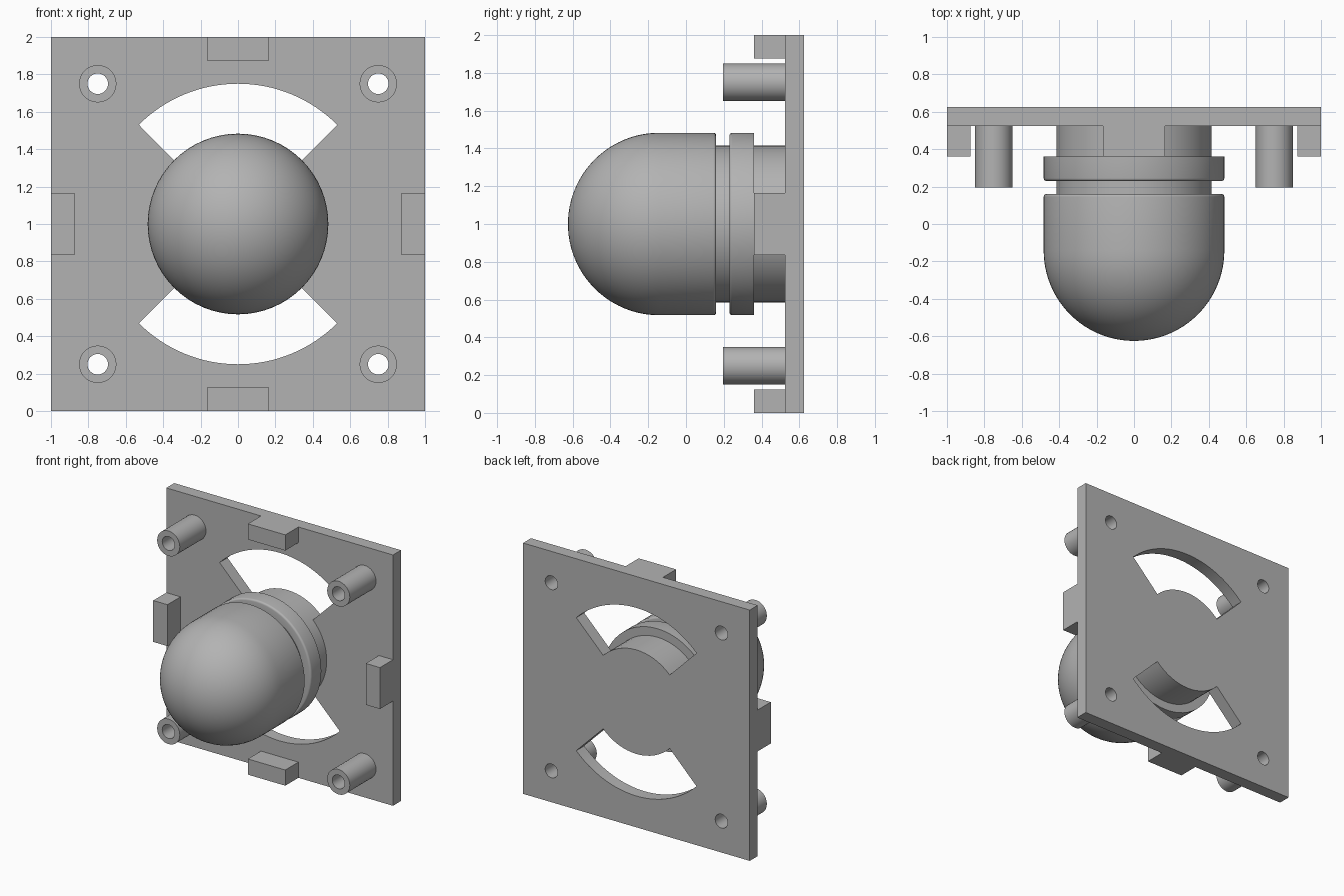
import bpy, bmesh
from math import sin, cos, pi, radians
from mathutils import Vector

cube = bpy.data.objects.get("Cube")
if cube:
    bpy.data.objects.remove(cube, do_unlink=True)

GREY = (0.45, 0.45, 0.45, 1)
grey = bpy.data.materials.new("plain grey")
grey.use_nodes = True
grey.diffuse_color = GREY
grey.node_tree.nodes["Principled BSDF"].inputs["Base Color"].default_value = GREY

MID = 1.0                       # height of the centre axis
FRONT, BACK = 0.525, 0.625      # plate faces along y
HUB_R, HEAD_R, HOLE_R = 0.415, 0.483, 0.055
POSTS = [(sx * 0.75, sz * 0.75) for sx in (-1, 1) for sz in (-1, 1)]


def finish(name, bm, smooth=True):
    bmesh.ops.remove_doubles(bm, verts=bm.verts, dist=1e-5)
    bmesh.ops.recalc_face_normals(bm, faces=bm.faces)
    mesh = bpy.data.meshes.new(name)
    bm.to_mesh(mesh)
    bm.free()
    mesh.materials.append(grey)
    obj = bpy.data.objects.new(name, mesh)
    bpy.context.collection.objects.link(obj)
    if smooth:
        bpy.ops.object.select_all(action='DESELECT')
        obj.select_set(True)
        bpy.context.view_layer.objects.active = obj
        bpy.ops.object.shade_smooth_by_angle(angle=radians(30))
    return obj


def arc(r, start, end, steps, cx=0, cy=0):
    angles = [radians(start + (end - start) * i / steps) for i in range(steps + 1)]
    return [(cx + r * cos(a), cy + r * sin(a)) for a in angles]


def lathe(name, profile, x=0, z=0, steps=64, closed=False):
    """Turn (radius, y) points around an axis running front to back."""
    bm = bmesh.new()
    verts = [bm.verts.new((x + r, y, MID + z)) for r, y in profile]
    edges = [bm.edges.new(pair) for pair in zip(verts, verts[1:])]
    if closed:
        edges.append(bm.edges.new((verts[-1], verts[0])))
    bmesh.ops.spin(bm, geom=verts + edges, cent=(x, 0, MID + z), axis=(0, 1, 0),
                   angle=2 * pi, steps=steps, use_merge=True)
    return finish(name, bm)


def box(name, low, high):
    low, high = Vector(low), Vector(high)
    bm = bmesh.new()
    bmesh.ops.create_cube(bm, size=1)
    bmesh.ops.scale(bm, vec=high - low, verts=bm.verts)
    bmesh.ops.translate(bm, vec=(low + high) / 2, verts=bm.verts)
    return finish(name, bm, smooth=False)


# Back plate: a square outline with two curved slots and four screw holes
outlines = [[(-1, -1), (1, -1), (1, 1), (-1, 1)]]
for turn in (0, 180):
    outlines.append(arc(0.75, 45 + turn, 135 + turn, 32)
                    + arc(HUB_R, 135 + turn, 45 + turn, 16))
outlines += [arc(HOLE_R, 0, 360, 32, px, pz)[:-1] for px, pz in POSTS]

curve = bpy.data.curves.new("plate_outline", 'CURVE')
curve.dimensions = '2D'
curve.fill_mode = 'BOTH'
curve.extrude = (BACK - FRONT) / 2
for points in outlines:
    spline = curve.splines.new('POLY')
    spline.points.add(len(points) - 1)
    for point, (px, pz) in zip(spline.points, points):
        point.co = (px, pz, 0, 1)
    spline.use_cyclic_u = True
helper = bpy.data.objects.new("plate_outline", curve)
bpy.context.collection.objects.link(helper)
bpy.context.view_layer.update()
bm = bmesh.new()
bm.from_mesh(helper.to_mesh())
helper.to_mesh_clear()
bpy.data.objects.remove(helper, do_unlink=True)
for v in bm.verts:
    v.co = (v.co.x, (FRONT + BACK) / 2 - v.co.z, MID + v.co.y)
finish("back_plate", bm)

# Hollow screw posts
for i, (px, pz) in enumerate(POSTS):
    tube = [(HOLE_R, 0.195), (0.1, 0.195), (0.1, FRONT), (HOLE_R, FRONT)]
    lathe(f"screw_post_{i + 1}", tube, px, pz, steps=32, closed=True)

# Edge tabs
for name, s in (("right", -1), ("left", 1)):
    x0, x1 = sorted((s * 0.875, s))
    box(f"{name}_tab", (x0, 0.36, MID - 0.165), (x1, FRONT, MID + 0.165))
for name, s in (("bottom", -1), ("top", 1)):
    z0, z1 = sorted((s * 0.875, s))
    box(f"{name}_tab", (-0.165, 0.36, MID + z0), (0.165, FRONT, MID + z1))

# Central hub, collar and domed head
lathe("hub", [(0, 0.15), (HUB_R, 0.15), (HUB_R, FRONT), (0, FRONT)])

fillet = 0.015
collar = [(HUB_R, 0.23)] + arc(fillet, -90, 0, 4, HEAD_R - fillet, 0.23 + fillet)
lathe("collar", collar + [(HEAD_R, 0.36), (HUB_R, 0.36)], closed=True)

dome = arc(HEAD_R, -90, 0, 24, 0, HEAD_R - 0.625)
dome[0] = (0, -0.625)
rim = arc(fillet, 0, 90, 4, HEAD_R - fillet, 0.16 - fillet)
lathe("domed_head", dome + rim + [(0, 0.16)])
